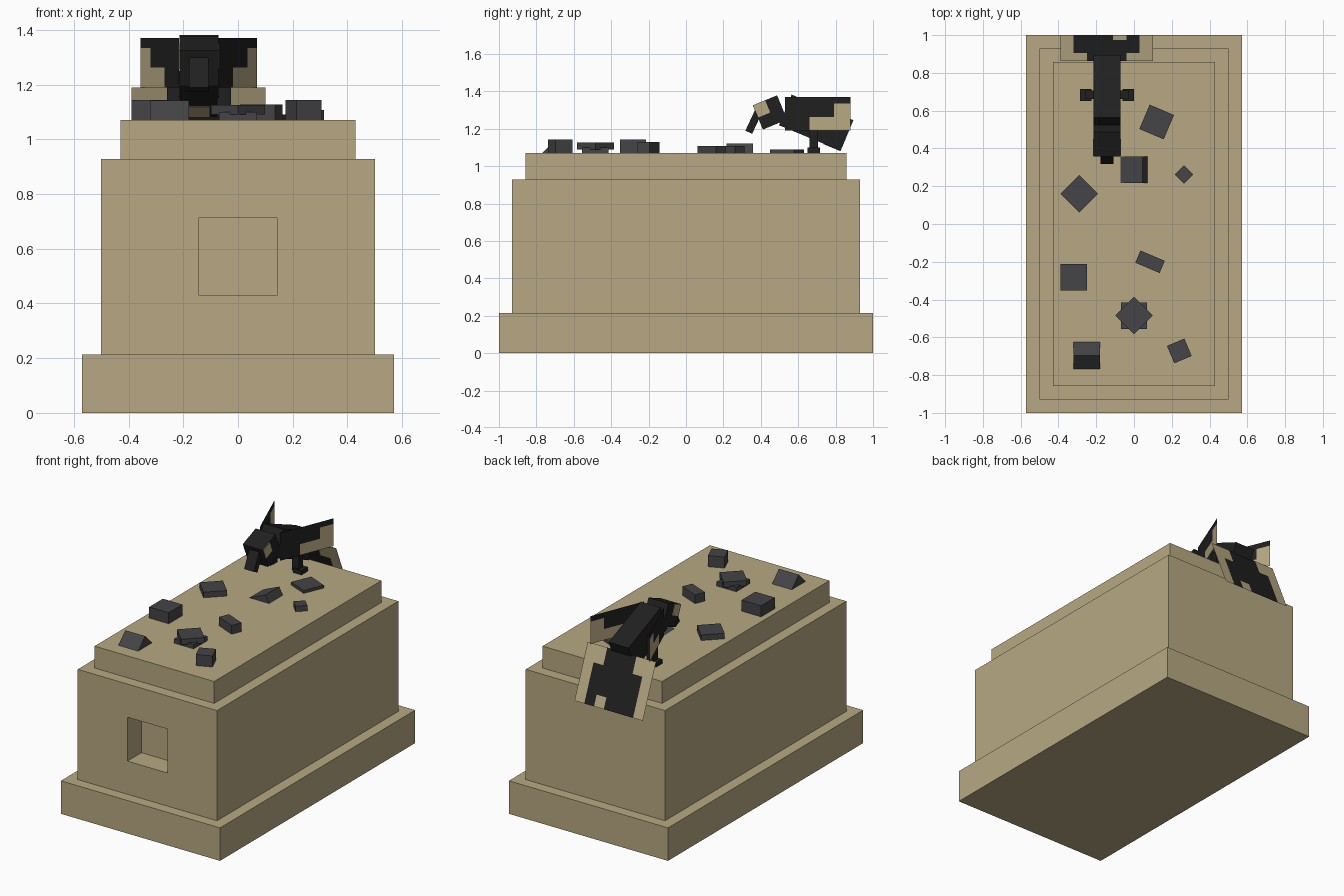
import bpy
import bmesh
from math import radians, pi
from mathutils import Matrix, Vector

cube = bpy.data.objects.get("Cube")
if cube:
    bpy.data.objects.remove(cube, do_unlink=True)


def material(name, r, g, b):
    m = bpy.data.materials.new(name)
    m.use_nodes = True
    m.diffuse_color = (r, g, b, 1)
    bsdf = m.node_tree.nodes["Principled BSDF"]
    bsdf.inputs["Base Color"].default_value = (r, g, b, 1)
    bsdf.inputs["Roughness"].default_value = 0.9
    return m


STONE = material("tan_stone", 0.479, 0.397, 0.227)
COAL = material("dark_grey", 0.058, 0.058, 0.063)
BLACK = material("black_feather", 0.0145, 0.0145, 0.015)


def finish(name, bm, *mats):
    mesh = bpy.data.meshes.new(name)
    bm.to_mesh(mesh)
    bm.free()
    for m in mats:
        mesh.materials.append(m)
    obj = bpy.data.objects.new(name, mesh)
    bpy.context.collection.objects.link(obj)
    return obj


def box(name, centre, size, mat, tilt=0, turn=0):
    """Box tilted about x, then turned about z (degrees)."""
    bm = bmesh.new()
    frame = (Matrix.Translation(centre) @ Matrix.Rotation(radians(turn), 4, 'Z')
             @ Matrix.Rotation(radians(tilt), 4, 'X') @ Matrix.Diagonal((*size, 1)))
    bmesh.ops.create_cube(bm, size=1, matrix=frame)
    return finish(name, bm, mat)


def slab(name, half_x, half_y, low, high):
    return box(name, (0, 0, (low + high) / 2), (2 * half_x, 2 * half_y, high - low), STONE)


def sheet(name, origin, across, up, cols, rows, is_tan):
    """Thin painted sheet; is_tan(u, v) picks the second colour."""
    bm = bmesh.new()
    origin, across, up = Vector(origin), Vector(across), Vector(up)
    grid = [[bm.verts.new(origin + across * (i / cols) + up * (j / rows))
             for i in range(cols + 1)] for j in range(rows + 1)]
    for j in range(rows):
        for i in range(cols):
            f = bm.faces.new((grid[j][i], grid[j][i + 1], grid[j + 1][i + 1], grid[j + 1][i]))
            f.material_index = int(is_tan((i + 0.5) / cols, (j + 0.5) / rows))
    return finish(name, bm, BLACK, STONE)


# Stepped pedestal
slab("pedestal_base", 0.571, 1.0, 0, 0.214)
slab("pedestal_cap", 0.429, 0.857, 0.929, 1.071)
block = slab("pedestal_block", 0.5, 0.929, 0.214, 0.929)

# Square niche in the front of the block
bm = bmesh.new()
bm.from_mesh(block.data)
bm.normal_update()
front = min(bm.faces, key=lambda f: f.calc_center_median().y)
bmesh.ops.inset_individual(bm, faces=[front], thickness=0.1)
for v in front.verts:
    v.co.x = 0.143 if v.co.x > 0 else -0.143
    v.co.z = 0.714 if v.co.z > 0.571 else 0.429
niche = bmesh.ops.extrude_discrete_faces(bm, faces=[front])["faces"][0]
for v in niche.verts:
    v.co.y += 0.143
bm.to_mesh(block.data)
bm.free()

# Loose stones: x, y, width, depth, bottom, top, turn
TOP = 1.071
stones = [
    (0.12, 0.54, 0.14, 0.14, TOP, 1.09, -23),
    (0.265, 0.262, 0.07, 0.07, TOP, 1.107, 45),
    (-0.29, 0.16, 0.14, 0.14, TOP, 1.107, 45),
    (0.085, -0.2, 0.14, 0.07, TOP, 1.128, -23),
    (-0.32, -0.283, 0.14, 0.14, TOP, 1.143, 0),
    (0, -0.485, 0.14, 0.14, TOP, 1.1, 0),
    (0, -0.485, 0.14, 0.14, 1.09, 1.126, 45),
    (0.24, -0.672, 0.1, 0.1, TOP, 1.143, 23),
]
for n, (x, y, w, d, low, high, turn) in enumerate(stones, 1):
    box(f"stone_{n}", (x, y, (low + high) / 2), (w, d, high - low), COAL, turn=turn)


def wedge(name, centre, half, ridge, rise, turn=0):
    """Triangular prism with its ridge along local x."""
    bm = bmesh.new()
    ends = []
    for x in (-half, half):
        ends.append([bm.verts.new((x, y, z)) for y, z in ((-half, 0), (half, 0), (ridge, rise))])
    a, b = ends
    bm.faces.new(a)
    bm.faces.new(b)
    for i in range(3):
        k = (i + 1) % 3
        bm.faces.new((a[i], a[k], b[k], b[i]))
    bmesh.ops.recalc_face_normals(bm, faces=bm.faces)
    bm.transform(Matrix.Translation(centre) @ Matrix.Rotation(radians(turn), 4, 'Z'))
    return finish(name, bm, COAL)


wedge("ridged_stone", (-0.25, -0.697, TOP), 0.071, 0, 0.071)
wedge("tilted_stone", (0, 0.287, TOP), 0.071, 0.046, 0.049, turn=-90)

# Bird: body, head and beak
MID = -0.143
TILT = 22.5
box("bird_body", (MID, 0.696, 1.232), (0.143, 0.357, 0.177), BLACK, tilt=-TILT)
box("bird_head", (MID, 0.449, 1.287), (0.143, 0.14, 0.14), BLACK, tilt=TILT)
box("bird_beak", (MID, 0.363, 1.24), (0.071, 0.04, 0.13), BLACK, tilt=-25)


def on_part(centre, tilt, offset):
    return Vector(centre) + Matrix.Rotation(radians(tilt), 3, 'X') @ Vector(offset)


# Pale patch under the rear of the body
box("belly_patch", on_part((MID, 0.696, 1.232), -TILT, (0, 0.128, -0.089)),
    (0.08, 0.1, 0.004), STONE, tilt=-TILT)

for side, word in ((1, "left"), (-1, "right")):
    # Cheek patches
    box(f"{word}_cheek", on_part((MID, 0.449, 1.287), TILT, (side * 0.0715, -0.034, 0.034)),
        (0.005, 0.07, 0.07), STONE, tilt=TILT)
    # Wings sweep outward to the back
    sheet(f"{word}_wing", (MID + side * 0.072, 0.53, 1.19), (side * 0.141, 0.35, 0),
          (0, 0, 0.18), 8, 5, lambda u, v: (u > 0.37 and v < 0.4) or (u > 0.75 and v < 0.8))
    # Legs and feet
    box(f"{word}_leg", (MID + side * 0.092, 0.683, 1.165), (0.05, 0.045, 0.17), BLACK)
    box(f"{word}_foot", (MID + side * 0.112, 0.683, 1.085), (0.062, 0.065, 0.028), BLACK)

# Fanned tail hanging over the back edge


def tail_is_tan(u, v):
    col = int(u * 7)
    if v > 0.7:
        return not 2 <= col <= 4
    return col in (0, 6) or (col == 4 and v < 0.2)


sheet("bird_tail", (-0.39, 1.0, 0.86), (0.49, 0, 0), (0, -0.136, 0.33), 7, 10, tail_is_tan)
